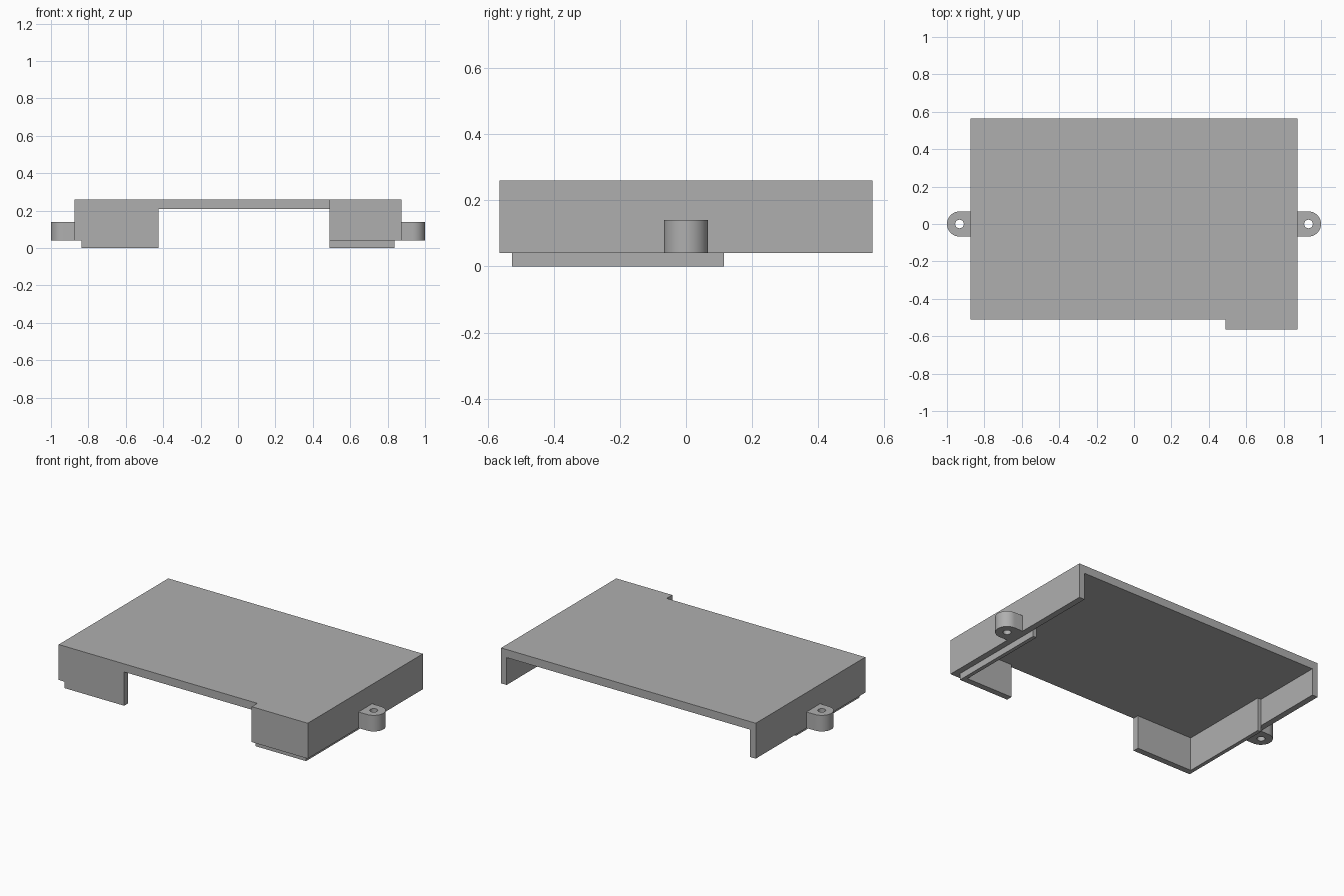
import bpy
import bmesh
from math import pi, cos, sin, radians

cube = bpy.data.objects.get("Cube")
if cube:
    bpy.data.objects.remove(cube, do_unlink=True)

# Single plastic colour
grey = bpy.data.materials.new("grey plastic")
grey.use_nodes = True
colour = (0.43, 0.43, 0.43, 1)
grey.diffuse_color = colour
grey.node_tree.nodes["Principled BSDF"].inputs["Base Color"].default_value = colour

# Key dimensions
X, BACK, FRONT = 0.875, 0.565, -0.565
NOTCH = -0.51            # front edge of the recessed part
RIM, CEILING, TOP = 0.04, 0.21, 0.26
WALL, LINER = 0.038, 0.024
LIP_END = 0.115
GAP_L, GAP_R = 0.49, -0.425   # ends of the front opening


def prism(name, outline, z0, z1):
    """Extrude a plan outline between two heights."""
    bm = bmesh.new()
    face = bm.faces.new([bm.verts.new((x, y, z0)) for x, y in outline])
    ext = bmesh.ops.extrude_face_region(bm, geom=[face])
    for v in ext["geom"]:
        if isinstance(v, bmesh.types.BMVert):
            v.co.z = z1
    bmesh.ops.recalc_face_normals(bm, faces=bm.faces)
    mesh = bpy.data.meshes.new(name)
    bm.to_mesh(mesh)
    bm.free()
    mesh.materials.append(grey)
    obj = bpy.data.objects.new(name, mesh)
    bpy.context.collection.objects.link(obj)
    return obj


def arc(cx, cy, r, start, end, steps):
    return [(cx + r * cos(start + (end - start) * i / steps),
             cy + r * sin(start + (end - start) * i / steps))
            for i in range(steps + 1)]


# Lid plate with the stepped front edge
prism("top_plate", [(-X, BACK), (-X, NOTCH), (GAP_L, NOTCH),
                    (GAP_L, FRONT), (X, FRONT), (X, BACK)], CEILING, TOP)

# Outer walls
xi = X - WALL
yi = FRONT + WALL
prism("left_wall", [(X, BACK), (xi, BACK), (xi, yi), (GAP_L, yi),
                    (GAP_L, FRONT), (X, FRONT)], RIM, CEILING)
prism("right_wall", [(-X, BACK), (-X, NOTCH), (-xi, NOTCH), (-xi, BACK)],
      RIM, CEILING)

# Inner liners that drop below the walls as a locating lip
xl = xi - LINER
prism("left_liner", [(xi, LIP_END), (xl, LIP_END), (xl, yi + WALL),
                     (GAP_L, yi + WALL), (GAP_L, yi), (xi, yi)], 0, CEILING)
prism("right_liner", [(-xi, LIP_END), (-xl, LIP_END), (-xl, NOTCH + WALL),
                      (GAP_R, NOTCH + WALL), (GAP_R, NOTCH), (-xi, NOTCH)],
      0, CEILING)

# Rounded screw tabs with through holes
R, HOLE, TAB_TOP = 0.067, 0.023, 0.14
for side, label in ((1, "left"), (-1, "right")):
    cx = 1 - R
    outline = [(X, -R)] + arc(cx, 0, R, -pi / 2, pi / 2, 24) + [(X, R)]
    tab = prism(label + "_screw_tab", [(side * x, y) for x, y in outline],
                RIM, TAB_TOP)
    cutter = prism("hole_cutter", arc(side * cx, 0, HOLE, 0, 2 * pi, 32)[:-1],
                   0, TOP)
    cutter.hide_render = True
    mod = tab.modifiers.new("hole", "BOOLEAN")
    mod.operation = "DIFFERENCE"
    mod.solver = "EXACT"
    mod.object = cutter
    bpy.ops.object.select_all(action="DESELECT")
    tab.select_set(True)
    bpy.context.view_layer.objects.active = tab
    bpy.ops.object.modifier_apply(modifier=mod.name)
    bpy.data.objects.remove(cutter, do_unlink=True)
    bpy.ops.object.shade_smooth_by_angle(angle=radians(30))
